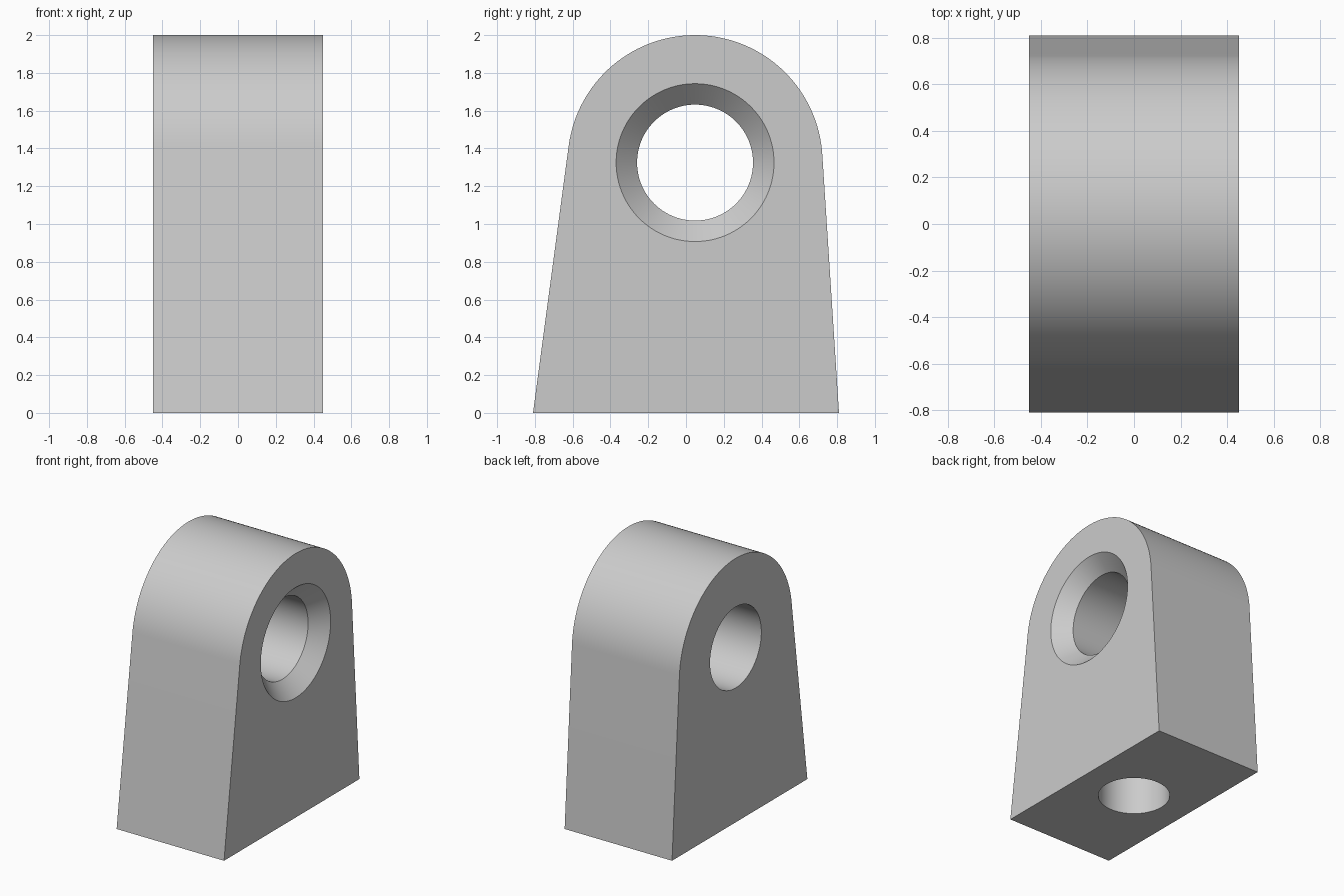
import bpy, bmesh, math
from mathutils import Vector, Matrix

cube = bpy.data.objects.get("Cube")
if cube:
    bpy.data.objects.remove(cube, do_unlink=True)

HALF_W, HALF_D = 0.45, 0.81      # half width (x) and half depth of the foot (y)
CY, CZ, R = 0.048, 1.325, 0.675  # centre and radius of the rounded top
BORE, SINK = 0.307, 0.418        # bore radius and countersink rim radius

grey = bpy.data.materials.new("light grey")
grey.use_nodes = True
colour = (0.6, 0.6, 0.6, 1)
grey.diffuse_color = colour
grey.node_tree.nodes["Principled BSDF"].inputs["Base Color"].default_value = colour


def finish(bm, name):
    bmesh.ops.recalc_face_normals(bm, faces=bm.faces)
    mesh = bpy.data.meshes.new(name)
    bm.to_mesh(mesh)
    bm.free()
    obj = bpy.data.objects.new(name, mesh)
    bpy.context.collection.objects.link(obj)
    mesh.materials.append(grey)
    return obj


def lathe(name, profile, matrix, steps=96):
    """Closed solid of revolution from (radius, height) pairs."""
    bm = bmesh.new()
    rings = []
    for r, h in profile:
        angles = [2 * math.pi * i / steps for i in range(steps)]
        rings.append([bm.verts.new(matrix @ Vector((r * math.cos(a), r * math.sin(a), h)))
                      for a in angles])
    for low, high in zip(rings, rings[1:]):
        for i in range(steps):
            j = (i + 1) % steps
            bm.faces.new((low[i], low[j], high[j], high[i]))
    bm.faces.new(rings[0])
    bm.faces.new(rings[-1])
    return finish(bm, name)


def tangent_angle(y, side):
    """Angle on the rounded top where the straight flank from the foot meets it."""
    dy, dz = y - CY, -CZ
    return math.atan2(dz, dy) + side * math.acos(R / math.hypot(dy, dz))


# Tapered body with a rounded top, extruded across x
start = tangent_angle(HALF_D, 1)
end = tangent_angle(-HALF_D, -1) + 2 * math.pi
outline = [(-HALF_D, 0), (HALF_D, 0)]
for i in range(65):
    a = start + (end - start) * i / 64
    outline.append((CY + R * math.cos(a), CZ + R * math.sin(a)))
bm = bmesh.new()
side = bm.faces.new([bm.verts.new((-HALF_W, y, z)) for y, z in outline])
out = bmesh.ops.extrude_face_region(bm, geom=[side])
moved = [v for v in out["geom"] if isinstance(v, bmesh.types.BMVert)]
bmesh.ops.translate(bm, verts=moved, vec=(2 * HALF_W, 0, 0))
body = finish(bm, "bracket_body")

# Cross bore with a countersink on the left, and a blind hole in the foot
depth = SINK - BORE
across = Matrix.Translation((0, CY, CZ)) @ Matrix.Rotation(math.pi / 2, 4, 'Y')
bore = lathe("bore_cutter", [(BORE, -HALF_W - 0.1), (BORE, HALF_W - depth),
                             (SINK + 0.1, HALF_W + 0.1)], across)
foot = lathe("foot_hole_cutter", [(0.25, -0.1), (0.25, 0.6)], Matrix.Identity(4))
for cutter in (bore, foot):
    cutter.hide_render = True
    mod = body.modifiers.new(cutter.name, 'BOOLEAN')
    mod.operation, mod.solver, mod.object = 'DIFFERENCE', 'EXACT', cutter

# Apply the cuts, then smooth the curved walls
bpy.ops.object.select_all(action='DESELECT')
body.select_set(True)
bpy.context.view_layer.objects.active = body
for mod in list(body.modifiers):
    bpy.ops.object.modifier_apply(modifier=mod.name)
for cutter in (bore, foot):
    bpy.data.objects.remove(cutter, do_unlink=True)
bpy.ops.object.shade_smooth_by_angle(angle=math.radians(30))
